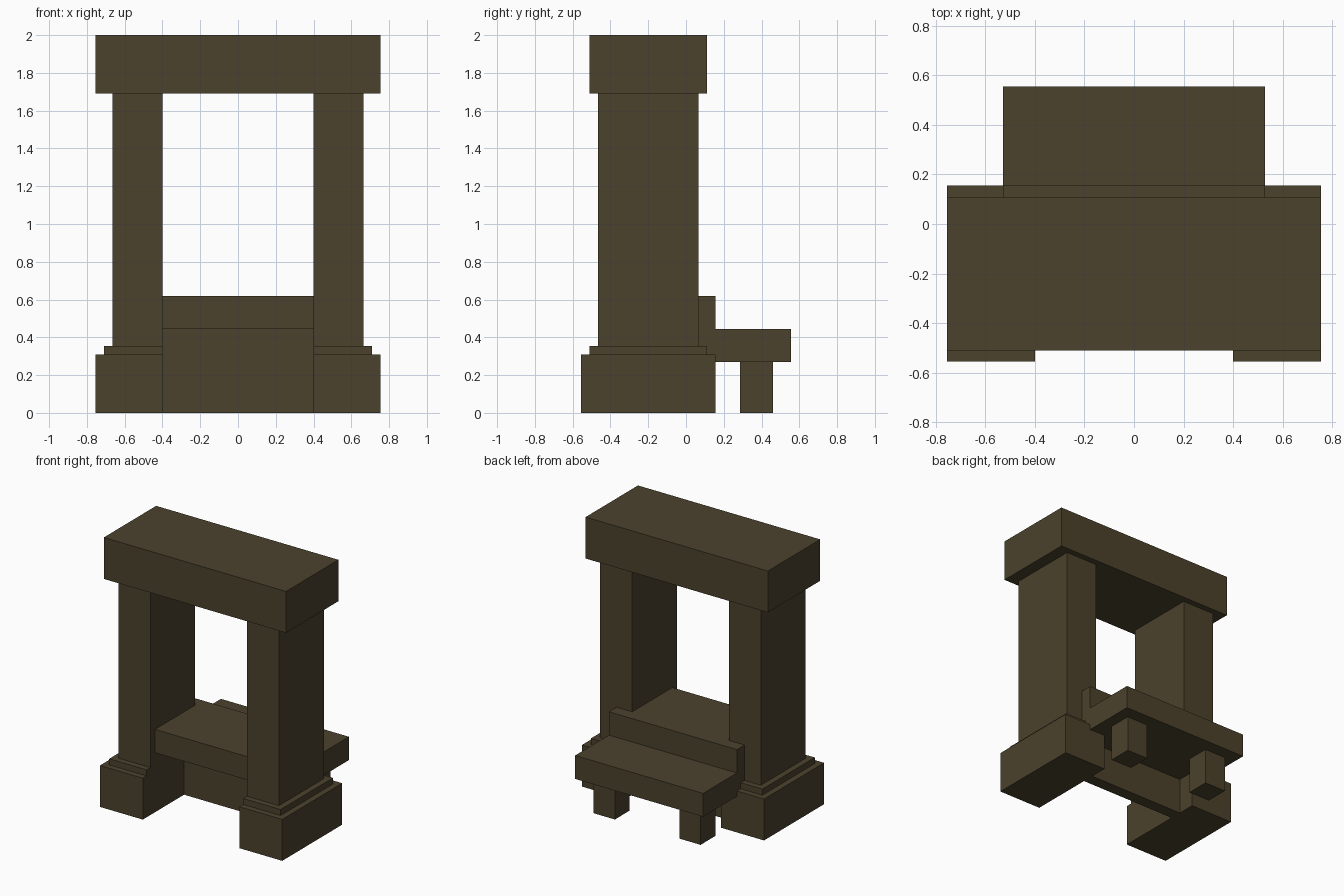
import bpy
import bmesh
from mathutils import Vector

old = bpy.data.objects.get("Cube")
if old:
    bpy.data.objects.remove(old, do_unlink=True)

# Single flat colour
stone = bpy.data.materials.new("dark olive stone")
stone.use_nodes = True
colour = (0.072, 0.054, 0.026, 1)
stone.diffuse_color = colour
stone.node_tree.nodes["Principled BSDF"].inputs["Base Color"].default_value = colour


def box(name, xs, ys, zs):
    """Box spanning the given (low, high) ranges."""
    bm = bmesh.new()
    bmesh.ops.create_cube(bm, size=1)
    for v in bm.verts:
        v.co = Vector([(lo + hi) / 2 + c * (hi - lo)
                       for c, (lo, hi) in zip(v.co, (xs, ys, zs))])
    mesh = bpy.data.meshes.new(name)
    bm.to_mesh(mesh)
    bm.free()
    mesh.materials.append(stone)
    obj = bpy.data.objects.new(name, mesh)
    bpy.context.collection.objects.link(obj)
    return obj


def pair(name, xs, ys, zs):
    """Matching boxes on both sides of the centre."""
    box("left_" + name, xs, ys, zs)
    box("right_" + name, (-xs[1], -xs[0]), ys, zs)


# Stepped pillars carrying the top beam
pair("plinth", (0.4, 0.755), (-0.555, 0.155), (0, 0.31))
pair("plinth_step", (0.4, 0.71), (-0.51, 0.11), (0.31, 0.355))
pair("pillar", (0.4, 0.665), (-0.465, 0.065), (0.355, 1.69))
box("top_beam", (-0.755, 0.755), (-0.51, 0.11), (1.69, 2))

# Counter on a thin wall between the pillars
box("counter_wall", (-0.4, 0.4), (-0.067, 0.022), (0, 0.445))
box("counter_slab", (-0.4, 0.4), (-0.41, 0.065), (0.445, 0.62))
box("counter_back_ledge", (-0.53, 0.53), (0.065, 0.155), (0.27, 0.62))

# Bench behind the counter
box("bench_seat", (-0.53, 0.53), (0.155, 0.555), (0.27, 0.445))
box("bench_inner_support", (-0.4, 0.4), (0.022, 0.065), (0.27, 0.445))
pair("bench_leg", (0.267, 0.443), (0.285, 0.46), (0, 0.27))
